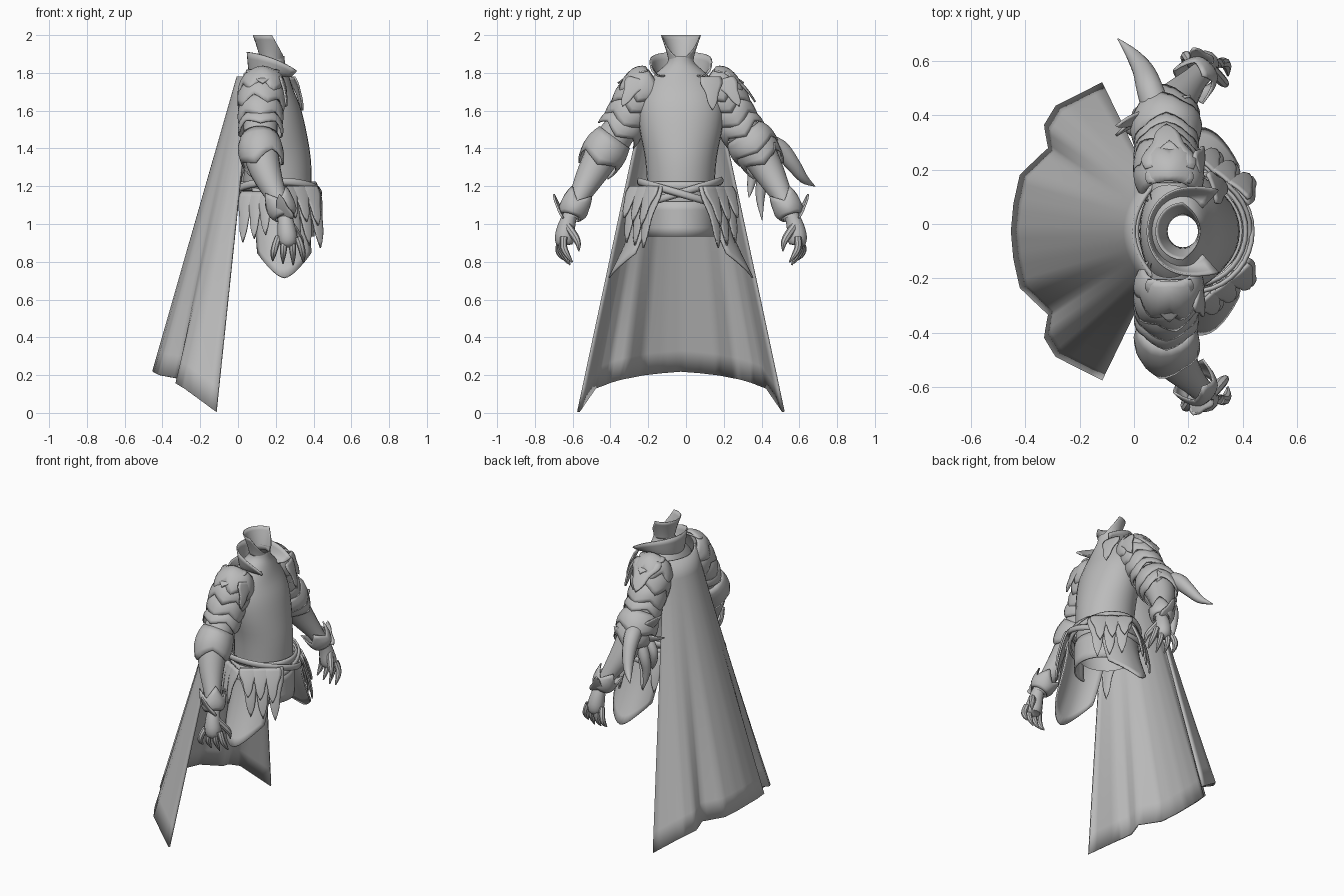
import bpy, bmesh, math
from mathutils import Vector as V

if "Cube" in bpy.data.objects:
    bpy.data.objects.remove(bpy.data.objects["Cube"])

MID = -0.027  # the figure stands slightly off centre; s = distance from its midline
grey = bpy.data.materials.new("steel_grey")
grey.diffuse_color = (0.5, 0.5, 0.5, 1)
grey.use_nodes = True
grey.node_tree.nodes["Principled BSDF"].inputs["Base Color"].default_value = grey.diffuse_color


def P(x, s, z, side=1):
    return V((x, MID + side * s, z))


def surf(name, f, nu, nv, closed=False, thick=0.0, sharp=40):
    """Grid surface from f(u, v), u and v in 0..1; closed wraps in u."""
    bm = bmesh.new()
    cols = nu if closed else nu + 1
    g = [[bm.verts.new(f(i / nu, j / nv)) for i in range(cols)] for j in range(nv + 1)]
    for j in range(nv):
        for i in range(nu):
            k = (i + 1) % cols
            bm.faces.new((g[j][i], g[j][k], g[j + 1][k], g[j + 1][i]))
    bmesh.ops.remove_doubles(bm, verts=bm.verts, dist=0.0004)
    bmesh.ops.recalc_face_normals(bm, faces=bm.faces)
    me = bpy.data.meshes.new(name)
    bm.to_mesh(me)
    bm.free()
    me.materials.append(grey)
    me.shade_smooth()
    me.set_sharp_from_angle(angle=math.radians(sharp))
    ob = bpy.data.objects.new(name, me)
    bpy.context.collection.objects.link(ob)
    if thick:
        m = ob.modifiers.new("thickness", 'SOLIDIFY')
        m.thickness, m.offset = thick, 0
    return ob


def interp(rows, t):
    """Smooth interpolation through rows of numbers, t in 0..1."""
    n = len(rows) - 1
    i = min(int(max(t, 0) * n), n - 1)
    k = max(t, 0) * n - i
    p = [rows[max(0, min(n, i + d))] for d in (-1, 0, 1, 2)]
    return [0.5 * (2 * b + (c - a) * k + (2 * a - 5 * b + 4 * c - d) * k * k
                   + (3 * b - a - 3 * c + d) * k ** 3) for a, b, c, d in zip(*p)]


def around(path, t, a, side, scale=1.0, extra=0.0):
    """Point at angle a around a path of (x, s, z, radius)."""
    x, s, z, r = interp(path, t)
    q, p = interp(path, min(t + .02, 1)), interp(path, max(t - .02, 0))
    T = (V(q[:3]) - V(p[:3])).normalized()
    A = V((1, 0, 0))
    A = (A - T * A.dot(T)).normalized()
    c = V((x, s, z)) + (A * math.cos(a) + T.cross(A) * math.sin(a)) * (max(r, 0) * scale + extra)
    return P(c.x, c.y, c.z, side)


def tube(name, path, side, nu=12, nv=12):
    return surf(name, lambda u, v: around(path, v, u * math.tau, side), nu, nv, True)


def lame(name, path, side, t0, t1, r0, r1, zig=0.0, teeth=5):
    """Armour band around a limb with a pointed lower edge."""
    def f(u, v):
        w = abs((u * teeth) % 1 - .5) * 2
        t = t0 + (t1 - t0) * v + zig * v * (w - .5)
        return around(path, t, u * math.tau, side, 1, r0 + (r1 - r0) * v + .012 * math.sin(v * math.pi))
    return surf(name, f, teeth * 6, 5, True, .008)


def leaf(name, base, tip, across, width, bulge, side):
    """Pointed curved plate from base to tip."""
    b, t, a = V(base), V(tip), V(across).normalized()
    n = (t - b).cross(a).normalized()
    if n.y < 0:
        n = -n
    def f(u, v):
        k = u * 2 - 1
        w = width * (1 - v ** 2) * (1 + .15 * math.sin(v * 9))
        c = b.lerp(t, v) + a * k * w + n * bulge * (math.sin(v * 2.6) - .6 * k * k * (1 - v))
        return P(c.x, c.y, c.z, side)
    return surf(name, f, 6, 10, False, .01)


# Torso: back x, front x, half width, z
TORSO = [(.03, .38, .17, 1.04), (.03, .385, .175, 1.1), (.03, .39, .178, 1.2), (.03, .385, .19, 1.35),
         (.02, .36, .218, 1.5), (.02, .33, .225, 1.62), (.03, .29, .2, 1.72), (.07, .265, .13, 1.8),
         (.11, .25, .075, 1.85), (.115, .245, .063, 1.89)]


def body(t, a, grow=0.0):
    b, f, h, z = interp(TORSO, t)
    c, s = math.cos(a), math.sin(a)
    return V(((b + f) / 2 + c * ((f - b) / 2 + grow), s * (h + grow), z))


surf("torso", lambda u, v: P(*body(v, u * math.tau)), 32, 27, True)


# Neck guard: flared cup, high at the back and cut low at the front
def neck(u, v):
    a = u * math.tau
    top = 2.0 - .12 * max(0, math.cos(a)) ** .8
    z = 1.86 + (top - 1.86) * v
    r = .062 + .042 * max(0, (z - 1.86) / .14) ** 1.3
    return P(.18 + r * math.cos(a) * .95, r * math.sin(a), z)


surf("neck_guard", neck, 28, 6, True, .006)


# Collar: open at the front with two pointed tips
def collar(u, v):
    k = abs(u * 2 - 1)
    a = math.pi - (u * 2 - 1) * math.radians(135)
    base = V((.175 + .11 * math.cos(a), .12 * math.sin(a), 1.775 + .01 * k))
    rim = V((.185 + .135 * math.cos(a) + .03 * k ** 4, (.155 + .06 * k ** 6) * math.sin(a), 1.91 - .1 * k ** 2.5))
    c = base.lerp(rim, v) + V((0, 0, -.015 * math.sin(v * math.pi)))
    return P(*c)


surf("collar", collar, 28, 5, False, .008)

# Cape: shoulders to an uneven hem, folds fading upward into a smooth curve
HEM = [(-.115, .543, .005), (-.285, .457, .13), (-.325, .39, .155), (-.31, .305, .18),
       (-.415, .205, .2), (-.438, .1, .212), (-.447, 0, .22)]
HEM += [(x, -s, z) for x, s, z in HEM[-2::-1]]


def cape(u, v):
    i = min(int(u * 12), 11)
    hem = V(HEM[i]).lerp(V(HEM[i + 1]), u * 12 - i)
    q = hem.y / .543
    smooth = -.115 - .332 * max(0, 1 - q * q) ** .8
    hem.x = smooth + (hem.x - smooth) * v
    top = V((.07 * q * q, .165 * q, 1.78))
    c = top.lerp(hem, v)
    return P(*c)


surf("cape", cape, 48, 14, False, .014, 75)


# Waist belt, two crossed straps and the front skirt panel
def ring(name, z0, h, tilt, grow):
    def f(u, v):
        a = u * math.tau
        z = z0 + tilt * math.sin(a) + h * (v - .5)
        p = body(.22, a, grow + .008 * math.sin(v * math.pi))
        return P(p.x, p.y, z)
    surf(name, f, 36, 3, True, .012)


ring("waist_belt", 1.2, .045, 0, .018)
ring("strap_rising", 1.165, .035, .065, .034)
ring("strap_falling", 1.16, .035, -.065, .042)


def skirt(u, v):
    p = body(.1, (u - .5) * 2.9, .01 + .006 * v)
    return P(p.x, p.y * (1 - .06 * v), 1.12 - .185 * v)


surf("skirt_panel", skirt, 20, 4, False, .01)

ARM = [(.13, .13, 1.76, .07), (.13, .195, 1.71, .09), (.12, .25, 1.62, .094), (.12, .315, 1.51, .09),
       (.12, .40, 1.39, .095), (.15, .47, 1.27, .08), (.215, .55, 1.12, .05), (.25, .585, 1.03, .043)]

for sd, tag in ((1, "left"), (-1, "right")):
    # Arm and its overlapping armour bands
    tube(tag + "_arm", ARM, sd, 20, 28)
    lame(tag + "_shoulder_cap", ARM, sd, .02, .2, .018, .028, .08, 6)
    lame(tag + "_shoulder_plate", ARM, sd, .14, .30, .012, .024, .06, 5)
    lame(tag + "_upper_band", ARM, sd, .26, .40, .006, .02, .05, 4)
    lame(tag + "_lower_band", ARM, sd, .37, .46, .004, .022, .04, 4)
    lame(tag + "_elbow_guard", ARM, sd, .49, .66, .004, .016, .06, 3)
    lame(tag + "_wrist_cuff", ARM, sd, .98, .85, .008, .024, .06, 4)
    leaf(tag + "_cuff_spike", (.25, .615, 1.03), (.22, .67, 1.16), (1, .3, 0), .045, .008, sd)
    # Shoulder points, front and top
    leaf(tag + "_shoulder_front", (.235, .23, 1.77), (.25, .31, 1.62), (-.2, 1, .3), .05, .01, sd)
    leaf(tag + "_shoulder_top", (.13, .18, 1.82), (.13, .33, 1.74), (1, 0, 0), .08, .012, sd)
    # Hand: palm, four fingers and thumb
    tube(tag + "_palm", [(.25, .585, 1.05, .036), (.255, .605, .99, .046), (.262, .615, .93, .052),
                         (.265, .615, .89, .04), (.265, .612, .88, .001)], sd, 12, 12)
    for i in range(4):
        k = i - 1.5
        x, lo = .265 + k * .034, .80 + .014 * abs(k - .3)
        tube(f"{tag}_finger_{i + 1}", [(x, .62, .93, .019), (x + k * .012, .645 - .008 * i, .88, .019),
             (x + k * .018, .64 - .012 * i, .84, .016), (x + k * .02, .61 - .012 * i, lo - .02, .004)], sd, 8, 8)
    tube(tag + "_thumb", [(.285, .60, .99, .02), (.315, .565, .94, .021), (.335, .545, .90, .016),
                          (.34, .54, .855, .003)], sd, 8, 8)

    # Large hip plate, flaring outward to a point and wrapping to the front and back
    def hip(u, v):
        k = u * 2 - 1
        s = .2 + .18 * v ** 1.4 - .14 * k * k * (.3 + .7 * v)
        return P(.225 + k * (.15 - .01 * v) + .02 * v, s, 1.19 - v * (.475 - .13 * abs(k) ** 1.6), sd)
    surf(tag + "_hip_plate", hip, 14, 10, False, .01)

    # Jagged hip leaves at the front corner and behind
    for i in range(3):
        x, s = .275 + .06 * i, .26 - .045 * i
        leaf(f"{tag}_hip_leaf_{i + 1}", (x - .01, s - .03, 1.2), (x + .035, s + .02, .90 - .015 * i),
             (1, -.8, 0), .055, .02, sd)
        leaf(f"{tag}_hip_scale_{i + 1}", (x - .01, s - .015, 1.2), (x + .025, s + .035, 1.03 - .02 * i),
             (1, -.8, 0), .05, .012, sd)
        leaf(f"{tag}_rear_leaf_{i + 1}", (.05 + .05 * i, .16 + .03 * i, 1.17), (.03 + .06 * i, .2 + .04 * i, .9 + .02 * i),
             (1, .6, 0), .045, .015, sd)

# Left-side extras: chest drop, elbow wrap, back flap, horn and spikes
leaf("chest_drop", (.29, .16, 1.78), (.335, .165, 1.6), (-.3, 1, 0), .055, .012, 1)
leaf("outer_shoulder_plate", (.13, .24, 1.81), (.12, .385, 1.64), (1, 0, 0), .09, .02, 1)
lame("elbow_wrap", ARM, 1, .46, .58, .014, .028, .05, 3)
leaf("elbow_flap", (.14, .44, 1.35), (-.06, .38, 1.54), (.3, .6, .5), .06, .02, 1)
leaf("elbow_strap", (.2, .49, 1.38), (-.06, .34, 1.38), (0, .5, 1), .05, .03, 1)
tube("elbow_horn", [(.09, .43, 1.43, .055), (.06, .52, 1.40, .05), (.035, .59, 1.32, .04),
                    (-.005, .65, 1.24, .025), (-.06, .71, 1.2, .002)], 1, 14, 16)
tube("elbow_spike_long", [(.08, .41, 1.36, .04), (.03, .43, 1.25, .035), (.02, .42, 1.14, .025),
                          (.04, .43, 1.02, .002)], 1, 10, 10)
tube("elbow_spike_short", [(.06, .37, 1.36, .035), (.0, .38, 1.28, .03), (.0, .37, 1.2, .02),
                           (.02, .36, 1.14, .002)], 1, 10, 10)
